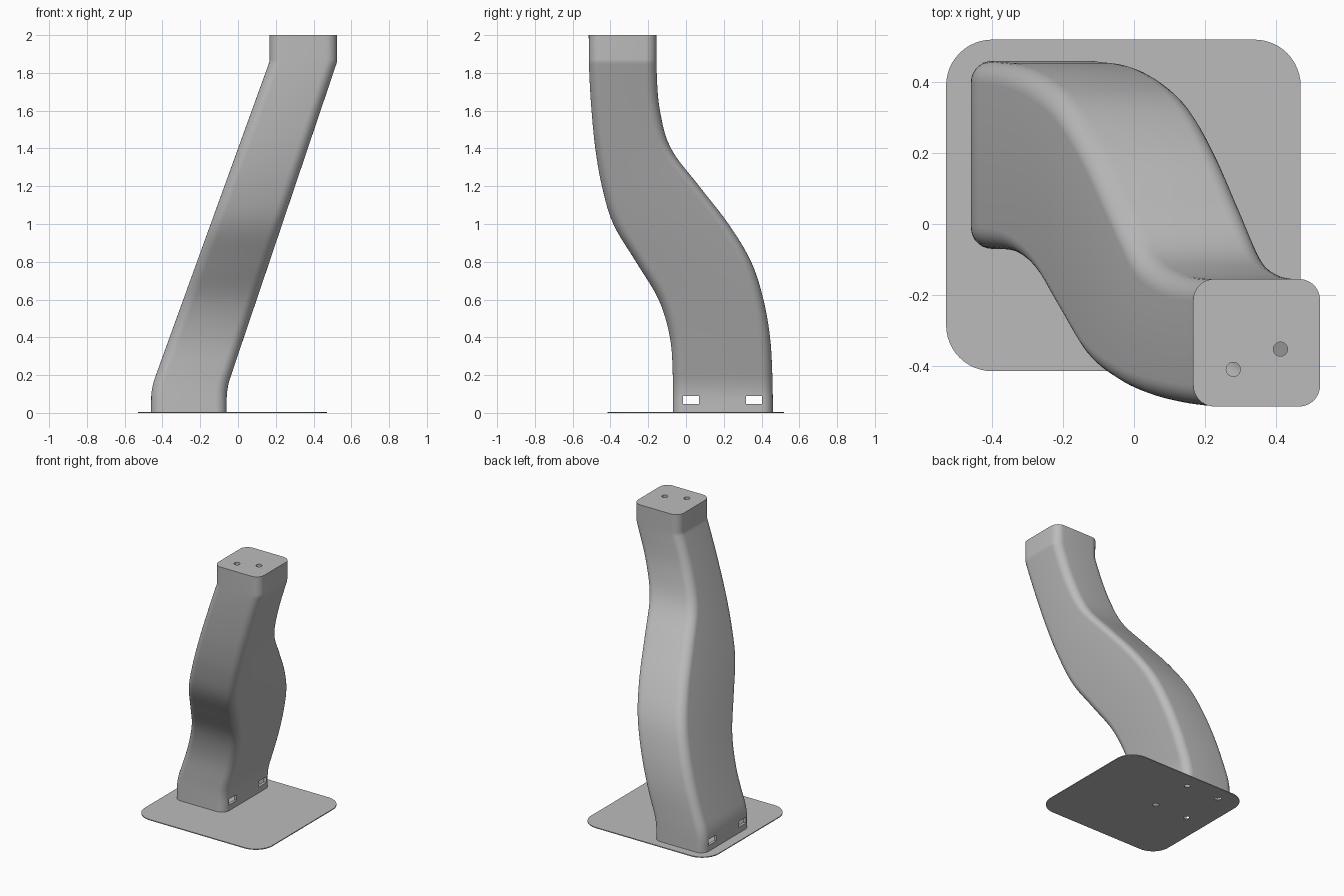
import bpy, bmesh
from math import cos, sin, pi
from mathutils import Matrix

if "Cube" in bpy.data.objects:
    bpy.data.objects.remove(bpy.data.objects["Cube"])

grey = bpy.data.materials.new("plain grey")
grey.use_nodes = True
grey.diffuse_color = (0.5, 0.5, 0.5, 1)
grey.node_tree.nodes["Principled BSDF"].inputs["Base Color"].default_value = (0.5, 0.5, 0.5, 1)

PLATE = 0.006   # plate thickness
WALL = 0.02     # column wall thickness
# Front and back edge of the column, one value every 0.2 of height
FRONT = [-.07, -.07, -.085, -.145, -.265, -.385, -.445, -.48, -.50, -.512, -.515]
BACK = [.46, .457, .445, .41, .345, .225, .07, -.08, -.138, -.155, -.155]


def spline(values, z):
    """Smooth curve through evenly spaced values."""
    u = min(max(z / 0.2, 0), len(values) - 1.0001)
    i, t = int(u), u - int(u)
    a, b, c, d = (values[min(max(k, 0), len(values) - 1)] for k in range(i - 1, i + 3))
    return b + t / 2 * (c - a + t * (2 * a - 5 * b + 4 * c - d + t * (3 * (b - c) + d - a)))


def soft(t, w):
    """Zero below, t above, with a rounded bend of half width w."""
    return 0 if t < -w else t if t > w else (t + w) ** 2 / (4 * w)


def rounded_rect(x0, x1, y0, y1, r, steps=7):
    corners = [(x1 - r, y1 - r), (x0 + r, y1 - r), (x0 + r, y0 + r), (x1 - r, y0 + r)]
    return [(cx + r * cos((q + k / steps) * pi / 2), cy + r * sin((q + k / steps) * pi / 2))
            for q, (cx, cy) in enumerate(corners) for k in range(steps + 1)]


def column_ring(z, inset=0):
    lean = (soft(z - 0.13, 0.06) - soft(z - 1.86, 0.012)) / 1.73
    return rounded_rect(-0.46 + 0.627 * lean + inset, -0.06 + 0.585 * lean - inset,
                        spline(FRONT, z) + inset, spline(BACK, z) - inset, 0.06 - inset)


def finish(bm, name):
    bmesh.ops.recalc_face_normals(bm, faces=bm.faces)
    mesh = bpy.data.meshes.new(name)
    bm.to_mesh(mesh)
    bm.free()
    mesh.materials.append(grey)
    ob = bpy.data.objects.new(name, mesh)
    bpy.context.collection.objects.link(ob)
    return ob


def loft(name, levels):
    """Skin a list of (height, outline) pairs and cap both ends."""
    bm = bmesh.new()
    rings = [[bm.verts.new((x, y, z)) for x, y in ring] for z, ring in levels]
    n = len(rings[0])
    for a, b in zip(rings, rings[1:]):
        for i in range(n):
            j = (i + 1) % n
            bm.faces.new((a[i], a[j], b[j], b[i]))
    bm.faces.new(rings[0])
    bm.faces.new(rings[-1])
    return finish(bm, name)


def box(name, center, size):
    bm = bmesh.new()
    bmesh.ops.create_cube(bm, size=1, matrix=Matrix.Translation(center) @ Matrix.Diagonal((*size, 1)))
    return finish(bm, name)


def drill(name, x, y, z):
    bm = bmesh.new()
    bmesh.ops.create_cone(bm, cap_ends=True, segments=24, radius1=0.02, radius2=0.02, depth=0.1,
                          matrix=Matrix.Translation((x, y, z)))
    return finish(bm, name)


def cut(target, cutters):
    bpy.ops.object.select_all(action='DESELECT')
    bpy.context.view_layer.objects.active = target
    target.select_set(True)
    for c in cutters:
        c.hide_render = True
        mod = target.modifiers.new("cut", 'BOOLEAN')
        mod.operation, mod.solver, mod.object = 'DIFFERENCE', 'EXACT', c
        bpy.ops.object.modifier_apply(modifier=mod.name)
        bpy.data.objects.remove(c)
    bpy.ops.object.shade_smooth_by_angle(angle=pi / 6)


# Hollow leaning column, with extra rings around its two bends
heights = sorted([PLATE, 2.0, 1.845, 1.852, 1.86, 1.868, 1.875]
                 + [0.06 + 0.02 * k for k in range(8)] + [0.24 + 0.04 * k for k in range(40)])
column = loft("column", [(z, column_ring(z)) for z in heights])
inner = [-0.01] + [z for z in heights if PLATE < z < 1.9] + [1.97]
cavity = loft("column_cavity", [(z, column_ring(z, WALL)) for z in inner])

# Cable slots through both sides, and screw holes in the top
slots = [box("cable_slot", (-0.26, y, 0.068), (0.6, 0.085, 0.042)) for y in (0.027, 0.36)]
top_holes = [drill("top_hole", x, y, 1.99) for x, y in ((0.28, -0.41), (0.413, -0.353))]
cut(column, [cavity] + slots + top_holes)

# Thin floor plate with four bolt holes beneath the column
outline = rounded_rect(-0.53, 0.47, -0.415, 0.52, 0.13, 12)
plate = loft("floor_plate", [(0, outline), (PLATE, outline)])
cut(plate, [drill("bolt_hole", x, y, 0) for x in (-0.37, -0.11) for y in (0.09, 0.41)])
